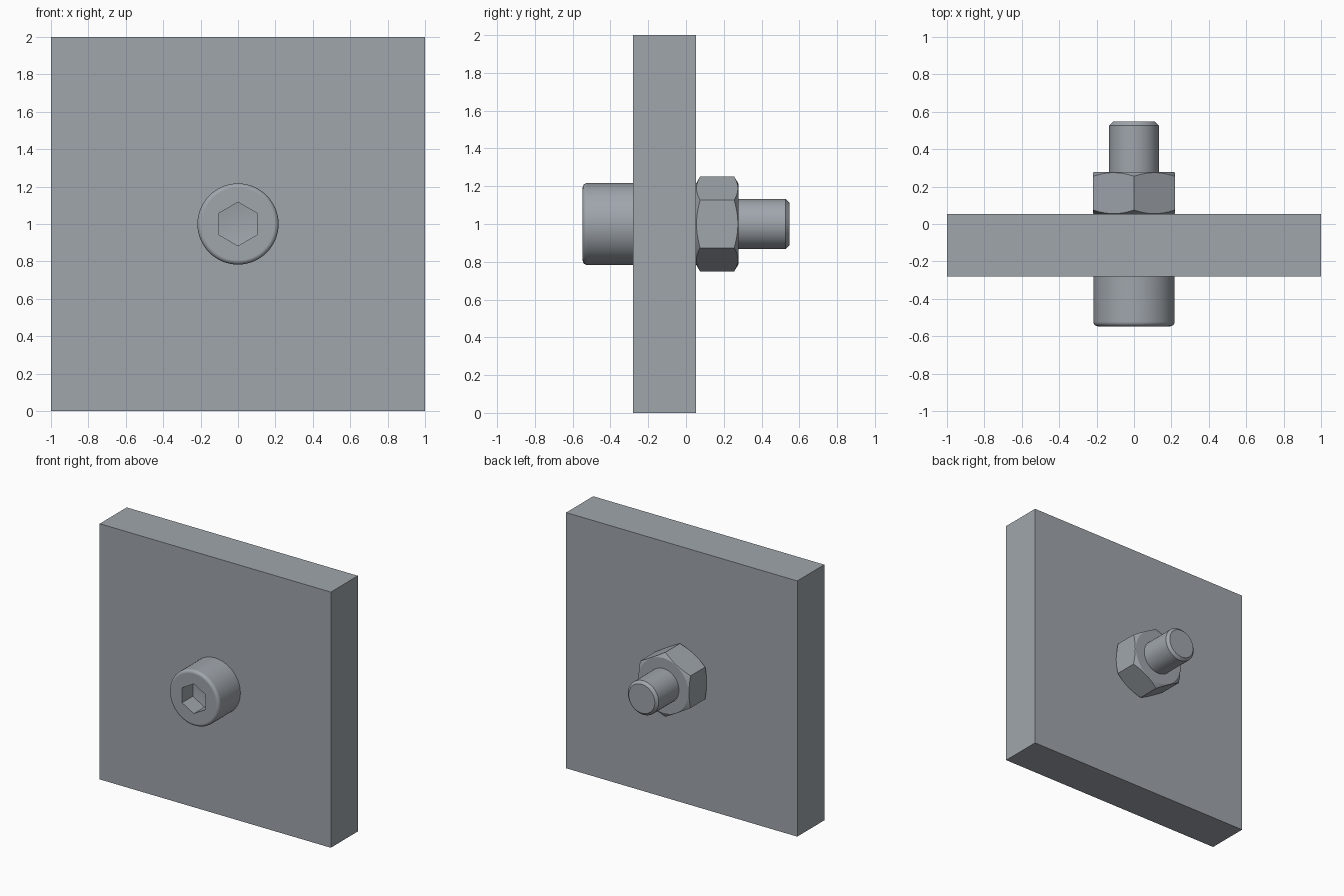
import bpy, bmesh, math

if "Cube" in bpy.data.objects:
    bpy.data.objects.remove(bpy.data.objects["Cube"])

AXIS_Z = 1.0                              # height of the bolt axis
Y_TIP, Y_BACK, Y_NUT = 0.547, 0.053, 0.277  # bolt tip, plate back, nut outer face
Y_FRONT, Y_HEAD = -0.281, -0.547          # plate front, head outer face

# Blue-grey steel
steel = bpy.data.materials.new("steel")
steel.diffuse_color = (0.35, 0.38, 0.415, 1)
steel.use_nodes = True
steel.node_tree.nodes["Principled BSDF"].inputs["Base Color"].default_value = steel.diffuse_color


def lathe(name, profile, sides):
    """Revolve (radius, y) points around the bolt axis; radius 0 closes to a point."""
    bm = bmesh.new()
    rings = []
    for r, y in profile:
        count = 1 if r == 0 else sides
        rings.append([bm.verts.new((r * math.sin(2 * math.pi * i / sides), y,
                                    AXIS_Z + r * math.cos(2 * math.pi * i / sides)))
                      for i in range(count)])
    for a, b in zip(rings, rings[1:]):
        for i in range(sides):
            quad = [a[i % len(a)], a[(i + 1) % len(a)], b[(i + 1) % len(b)], b[i % len(b)]]
            bm.faces.new(list(dict.fromkeys(quad)))
    for ring in (rings[0], rings[-1]):
        if len(ring) > 1:
            bm.faces.new(ring)
    bmesh.ops.recalc_face_normals(bm, faces=bm.faces)
    mesh = bpy.data.meshes.new(name)
    bm.to_mesh(mesh)
    bm.free()
    mesh.materials.append(steel)
    obj = bpy.data.objects.new(name, mesh)
    bpy.context.collection.objects.link(obj)
    return obj


def activate(obj):
    bpy.ops.object.select_all(action='DESELECT')
    obj.select_set(True)
    bpy.context.view_layer.objects.active = obj


def boolean(obj, tool, operation):
    activate(obj)
    mod = obj.modifiers.new("cut", 'BOOLEAN')
    mod.operation, mod.object, mod.solver = operation, tool, 'EXACT'
    bpy.ops.object.modifier_apply(modifier=mod.name)
    bpy.data.objects.remove(tool)


def smooth(obj):
    activate(obj)
    bpy.ops.object.shade_smooth_by_angle(angle=math.radians(20))
    mod = obj.modifiers.new("normals", 'WEIGHTED_NORMAL')
    mod.keep_sharp = True


# Square plate
bpy.ops.mesh.primitive_cube_add(size=1, location=(0, (Y_FRONT + Y_BACK) / 2, 1))
plate = bpy.context.object
plate.name = "plate"
plate.scale = (2, Y_BACK - Y_FRONT, 2)
bpy.ops.object.transform_apply(location=False, rotation=False, scale=True)
plate.data.materials.append(steel)

# Cap screw: rounded head, shank and chamfered tip
HEAD_R, SHANK_R, FILLET, CHAMFER = 0.217, 0.133, 0.024, 0.02
fillet = [(HEAD_R - FILLET + FILLET * math.sin(a), Y_HEAD + FILLET - FILLET * math.cos(a))
          for a in (math.pi / 2 * i / 6 for i in range(7))]
bolt = lathe("cap_screw", fillet + [(HEAD_R, Y_FRONT), (SHANK_R, Y_FRONT),
                                    (SHANK_R, Y_TIP - CHAMFER),
                                    (SHANK_R - CHAMFER, Y_TIP)], 64)

# Hexagonal key socket with a shallow pointed floor
SOCKET_R = 0.1165
socket = lathe("socket_cutter", [(SOCKET_R, Y_HEAD - 0.05), (SOCKET_R, Y_HEAD + 0.133),
                                 (0, Y_HEAD + 0.15)], 6)
boolean(bolt, socket, 'DIFFERENCE')
smooth(bolt)

# Hex nut with conical chamfers on both faces
NUT_R, FACE_R, BIG_R = 0.252, 0.214, 0.30
rise = (BIG_R - FACE_R) * math.tan(math.radians(30))
nut = lathe("hex_nut", [(NUT_R, Y_BACK), (NUT_R, Y_NUT)], 6)
cone = lathe("chamfer_cutter", [(FACE_R, Y_BACK), (BIG_R, Y_BACK + rise),
                                (BIG_R, Y_NUT - rise), (FACE_R, Y_NUT)], 96)
boolean(nut, cone, 'INTERSECT')
smooth(nut)
